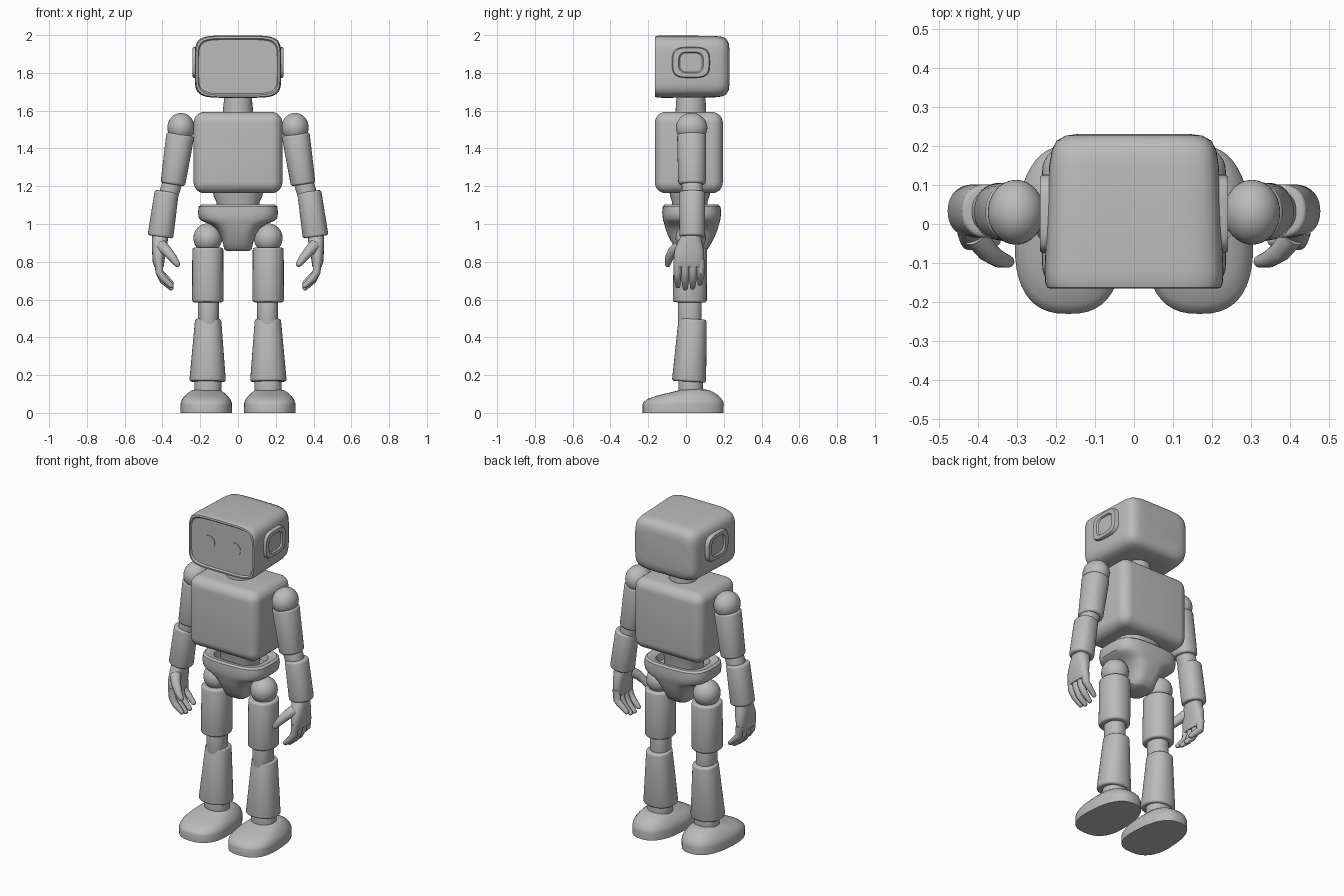
import bpy, bmesh, math
from mathutils import Vector

if "Cube" in bpy.data.objects:
    bpy.data.objects.remove(bpy.data.objects["Cube"], do_unlink=True)

GREY = (0.5, 0.5, 0.5, 1)
grey = bpy.data.materials.new("plain_grey")
grey.use_nodes = True
grey.diffuse_color = GREY
grey.node_tree.nodes["Principled BSDF"].inputs["Base Color"].default_value = GREY
parts = []


def finish(name, bm):
    bmesh.ops.recalc_face_normals(bm, faces=bm.faces)
    mesh = bpy.data.meshes.new(name)
    bm.to_mesh(mesh)
    bm.free()
    mesh.materials.append(grey)
    obj = bpy.data.objects.new(name, mesh)
    bpy.context.collection.objects.link(obj)
    parts.append(obj)
    return obj


def spow(c, power):
    return math.copysign(abs(c) ** (2 / power), c)


def loft(name, sections, axis=None, power=2, side=1, taper=0, n=48):
    """Skin rounded rings; each section is (centre, first radius, second radius)."""
    bm = bmesh.new()
    rings = []
    centres = [Vector(s[0]) for s in sections]
    for i, (_, r1, r2) in enumerate(sections):
        if axis:
            t = Vector(axis).normalized()
        else:
            t = (centres[min(i + 1, len(centres) - 1)] - centres[max(i - 1, 0)]).normalized()
        v = Vector((0, 0, 1)) if abs(t.y) > 0.8 else Vector((0, 1, 0))
        u = v.cross(t).normalized()
        v = t.cross(u)
        ring = []
        for k in range(n):
            a = math.tau * k / n
            cu, cv = spow(math.cos(a), power), spow(math.sin(a), power)
            p = centres[i] + u * r1 * cu * (1 - taper * cv) + v * r2 * cv
            ring.append(bm.verts.new((p.x * side, p.y, p.z)))
        rings.append(ring)
    for a, b in zip(rings, rings[1:]):
        for k in range(n):
            bm.faces.new((a[k], a[(k + 1) % n], b[(k + 1) % n], b[k]))
    bm.faces.new(rings[0])
    bm.faces.new(rings[-1])
    return finish(name, bm)


def limb(name, a, b, ra, rb, side, lip=0.012, power=2.2):
    """Straight tapered tube with softly rounded ends; ra and rb are radius pairs."""
    a, b = Vector(a), Vector(b)
    d = (b - a).normalized()
    secs = []
    for c, r, sign in ((a, ra, 1), (b, rb, -1)):
        end = []
        for ang in (0, 30, 60, 90):
            s, k = math.sin(math.radians(ang)), math.cos(math.radians(ang))
            end.append((c + d * sign * lip * (1 - s), r[0] - lip * (1 - k), r[1] - lip * (1 - k)))
        secs += end[::-1] if sign == 1 else end
    return loft(name, secs, d, power, side)


def digit(name, points, radii, side):
    """Curled finger with a rounded tip."""
    pts = [Vector(p) for p in points]
    d = (pts[-1] - pts[-2]).normalized()
    secs = [(p, r, r) for p, r in zip(pts, radii)]
    r = radii[-1]
    for ang in (30, 60, 80):
        k = r * math.cos(math.radians(ang))
        secs.append((pts[-1] + d * r * math.sin(math.radians(ang)), k, k))
    return loft(name, secs, side=side, n=16)


def ball(name, centre, radii, side):
    bm = bmesh.new()
    bmesh.ops.create_uvsphere(bm, u_segments=32, v_segments=20, radius=1)
    bmesh.ops.scale(bm, vec=radii, verts=bm.verts)
    bmesh.ops.translate(bm, vec=(centre[0] * side, centre[1], centre[2]), verts=bm.verts)
    return finish(name, bm)


# Head: rounded back, crisp front rim, recessed face
head = [(.23, .145, .095), (.226, .175, .125), (.213, .198, .147), (.19, .21, .158), (.15, .217, .163),
        (-.12, .229, .165), (-.15, .227, .164), (-.163, .222, .160), (-.165, .213, .150), (-.156, .208, .143)]
loft("head", [((0, y, 1.833), w, h) for y, w, h in head], (0, 1, 0), 5.5, n=96)

# Neck, torso, waist
loft("neck", [((0, .026, 1.57), .082, .082), ((0, .026, 1.62), .078, .08), ((0, .026, 1.69), .07, .075)], (0, 0, 1))
bm = bmesh.new()
bmesh.ops.create_cube(bm, size=1)
bmesh.ops.scale(bm, vec=(.47, .36, .43), verts=bm.verts)
bmesh.ops.translate(bm, vec=(0, .015, 1.378), verts=bm.verts)
bmesh.ops.bevel(bm, geom=bm.edges[:], offset=.058, segments=7, profile=.5, affect='EDGES')
finish("torso", bm)
loft("waist", [((0, .02, 1.19), .135, .11), ((0, .02, 1.15), .13, .105),
               ((0, .02, 1.12), .115, .095), ((0, .02, 1.04), .11, .09)], (0, 0, 1), 2.4)

# Pelvis: hollow-topped rim over a wedge that arches round the hips
pelvis = [(1.05, .14, .095), (1.09, .15, .105), (1.1, .165, .12), (1.102, .195, .143), (1.092, .208, .153),
          (1.06, .212, .156), (1.03, .207, .153), (1.015, .19, .15), (1.0, .15, .145), (.98, .12, .14),
          (.945, .095, .128), (.9, .08, .105), (.867, .073, .085), (.857, .06, .07)]
loft("pelvis", [((0, .03, z), w, d) for z, w, d in pelvis], (0, 0, 1), 3.2, n=64)

for side, label in ((1, "left_"), (-1, "right_")):
    # Eye plate and ear cup
    loft(label + "eye", [((.088, -.154, 1.84), .04, .04), ((.088, -.160, 1.84), .04, .04),
                         ((.088, -.160, 1.84), .036, .036)], (0, 1, 0), side=side)
    ear = [(.2, .082, .1), (.234, .081, .1), (.241, .077, .095), (.241, .056, .066), (.232, .051, .059)]
    loft(label + "ear", [((x, .026, 1.855), h, d) for x, h, d in ear], (1, 0, 0), 3.5, side)

    # Arm
    ball(label + "shoulder", (.302, .03, 1.51), (.072, .083, .078), side)
    limb(label + "upper_arm", (.305, .03, 1.475), (.345, .032, 1.21), (.074, .077), (.066, .073), side)
    limb(label + "elbow", (.338, .032, 1.25), (.378, .033, 1.12), (.052, .055), (.052, .055), side)
    limb(label + "forearm", (.377, .033, 1.172), (.411, .033, .932), (.064, .068), (.068, .068), side)

    # Hand: palm, curled fingers, thumb
    palm = [(.41, .03, .96, .045, .045), (.414, .022, .91, .042, .062), (.418, .017, .86, .037, .078),
            (.421, .014, .8, .031, .08), (.418, .014, .772, .024, .074)]
    loft(label + "palm", [((x, y, z), a, b) for x, y, z, a, b in palm], (0, 0, 1), 2.5, side)
    for i, drop in enumerate((.012, 0, .004, .025)):
        y = -.045 + .041 * i
        digit(label + "finger_%d" % (i + 1),
              [(.421, y, .81), (.416, y, .745), (.395, y, .7 + drop), (.355, y * .95, .662 + drop)],
              (.022, .021, .019, .014), side)
    digit(label + "thumb", [(.405, -.03, .885), (.375, -.07, .855), (.345, -.09, .82), (.322, -.096, .788)],
          (.032, .027, .022, .016), side)

    # Leg
    ball(label + "hip", (.16, .025, .925), (.076, .08, .078), side)
    limb(label + "thigh", (.16, .023, .875), (.16, .02, .585), (.082, .088), (.083, .09), side)
    limb(label + "knee", (.157, .02, .62), (.157, .02, .46), (.056, .063), (.056, .063), side)
    limb(label + "shin", (.158, .035, .497), (.161, .016, .165), (.07, .075), (.096, .09), side)
    limb(label + "ankle", (.158, .025, .2), (.16, .025, .09), (.07, .064), (.072, .066), side)

    # Foot: upright sole edge, domed top rising to the ankle
    foot = [(0, -.015, .134, .214), (.045, -.015, .135, .215), (.055, -.014, .133, .212),
            (.073, -.008, .126, .198), (.092, .01, .11, .162), (.108, .032, .093, .117),
            (.12, .045, .075, .08), (.126, .045, .05, .05)]
    loft(label + "foot", [((.168, y, z), w, d) for z, y, w, d in foot], (0, 0, 1), 2.5, side, .1)

# Smooth shading with crisp edges
bpy.ops.object.select_all(action='DESELECT')
for obj in parts:
    obj.select_set(True)
bpy.context.view_layer.objects.active = parts[0]
bpy.ops.object.shade_smooth_by_angle(angle=math.radians(38))
